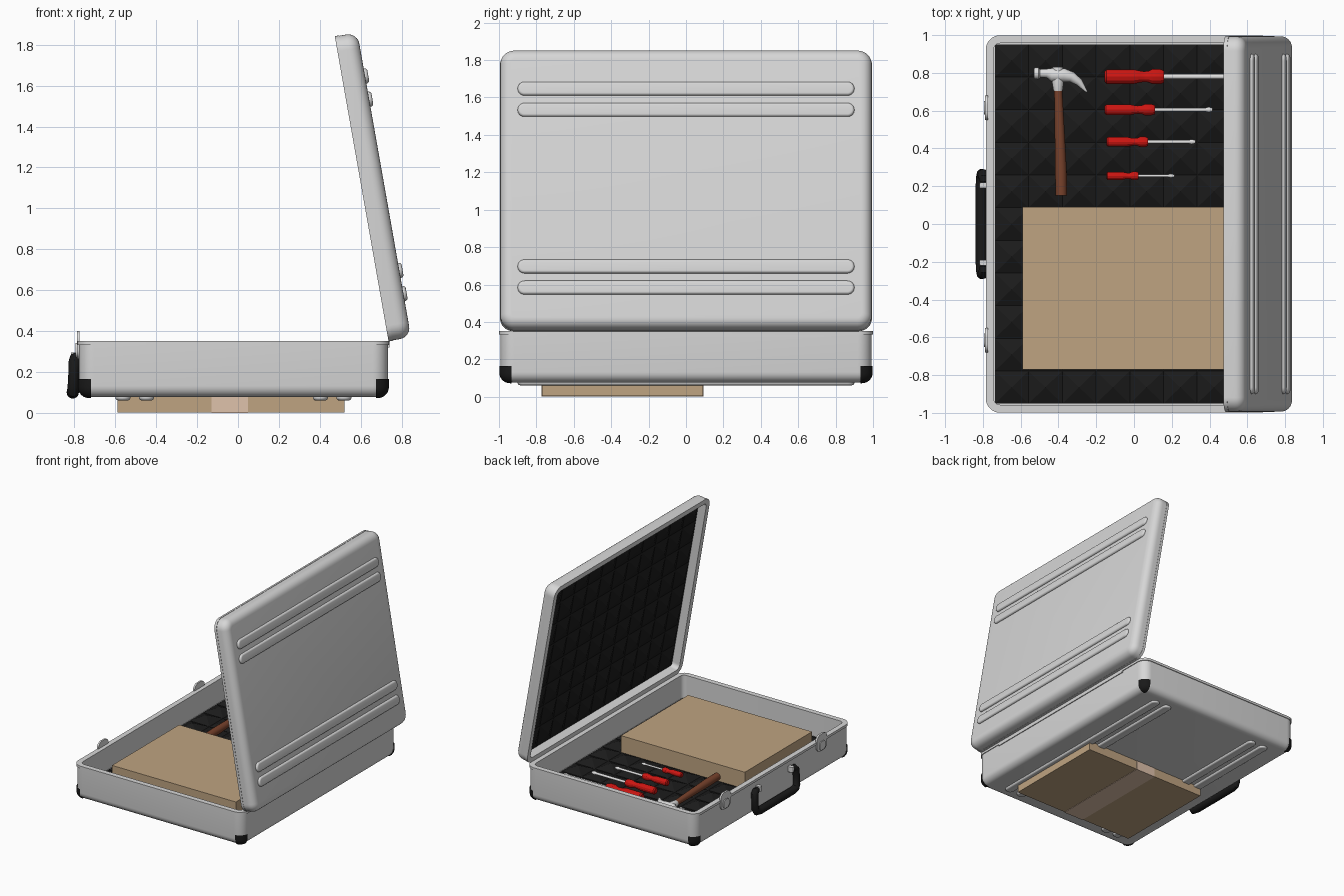
import bpy, bmesh, math
from mathutils import Matrix, Vector

cube = bpy.data.objects.get("Cube")
if cube:
    bpy.data.objects.remove(cube, do_unlink=True)


def material(name, r, g, b):
    m = bpy.data.materials.new(name)
    m.use_nodes = True
    m.diffuse_color = (r, g, b, 1)
    m.node_tree.nodes["Principled BSDF"].inputs["Base Color"].default_value = (r, g, b, 1)
    return m


ALUMINIUM = material("aluminium", 0.68, 0.68, 0.68)
STEEL = material("steel", 0.72, 0.72, 0.72)
BLACK = material("black_plastic", 0.01, 0.01, 0.01)
FOAM = material("dark_foam", 0.011, 0.011, 0.011)
CARD = material("cardboard", 0.52, 0.37, 0.22)
TAPE = material("packing_tape", 0.74, 0.54, 0.41)
WOOD = material("wood", 0.19, 0.055, 0.025)
RED = material("red_plastic", 0.62, 0.008, 0.006)


def finish(name, bm, mat, matrix=Matrix(), smooth=35):
    bmesh.ops.recalc_face_normals(bm, faces=bm.faces)
    mesh = bpy.data.meshes.new(name)
    bm.to_mesh(mesh)
    bm.free()
    mesh.materials.append(mat)
    if smooth:
        for p in mesh.polygons:
            p.use_smooth = True
        mesh.set_sharp_from_angle(angle=math.radians(smooth))
    ob = bpy.data.objects.new(name, mesh)
    bpy.context.collection.objects.link(ob)
    ob.matrix_world = matrix
    return ob


def rounded(size, loc, corner=0, edge=0):
    """Box with rounded upright edges and a rounded bottom rim."""
    bm = bmesh.new()
    bmesh.ops.create_cube(bm, size=1, matrix=Matrix.Translation(loc) @ Matrix.Diagonal((*size, 1)))
    low = loc[2] - size[2] / 2
    if corner:
        upright = [e for e in bm.edges if abs(e.verts[0].co.z - e.verts[1].co.z) > 1e-5]
        bmesh.ops.bevel(bm, geom=upright, offset=corner, segments=8, profile=0.5, affect='EDGES')
    if edge:
        rim = [e for e in bm.edges if all(abs(v.co.z - low) < 1e-5 for v in e.verts)]
        bmesh.ops.bevel(bm, geom=rim, offset=edge, segments=6, profile=0.5, affect='EDGES')
    bm.normal_update()
    return bm


def block(name, size, loc, mat, corner=0, edge=0, matrix=Matrix()):
    return finish(name, rounded(size, loc, corner, edge), mat, matrix)


def tube(name, points, mat, up, sides=16, smooth=40):
    """Sweep a circle along points given as (x, y, z, radius)."""
    bm = bmesh.new()
    pos = [Vector(p[:3]) for p in points]
    rings = []
    for i, p in enumerate(points):
        tangent = (pos[min(i + 1, len(pos) - 1)] - pos[max(i - 1, 0)]).normalized()
        side = tangent.cross(Vector(up)).normalized()
        normal = side.cross(tangent)
        angles = [math.tau * k / sides for k in range(sides)]
        rings.append([bm.verts.new(pos[i] + p[3] * (side * math.cos(a) + normal * math.sin(a)))
                      for a in angles])
    for a, b in zip(rings, rings[1:]):
        for k in range(sides):
            j = (k + 1) % sides
            bm.faces.new((a[k], a[j], b[j], b[k]))
    bm.faces.new(rings[0])
    bm.faces.new(rings[-1])
    return finish(name, bm, mat, smooth=smooth)


# Case halves: rounded trays with ribs on the outside and foam inside
LENGTH, WIDTH, WALL = 1.512, 1.986, 0.042
CORNER, EDGE = 0.075, 0.055


def extrude(bm, face, vec):
    face = bmesh.ops.extrude_discrete_faces(bm, faces=[face])["faces"][0]
    bmesh.ops.translate(bm, verts=face.verts, vec=vec)
    return face


def tray(name, height, depth, lip, matrix):
    """Open tray whose mouth has a band standing out by the lip."""
    band = 0.02
    bm = rounded((LENGTH, WIDTH, height - band), (0, 0, (height - band) / 2), CORNER, EDGE)
    top = max(bm.faces, key=lambda f: f.calc_center_median().z)
    top = extrude(bm, top, (0, 0, 0))
    bmesh.ops.scale(bm, verts=top.verts, vec=(1 + 2 * lip / LENGTH, 1 + 2 * lip / WIDTH, 1))
    top = extrude(bm, top, (0, 0, band))
    bm.normal_update()
    bmesh.ops.inset_region(bm, faces=[top], thickness=WALL)
    extrude(bm, top, (0, 0, -depth))
    finish(name, bm, ALUMINIUM, matrix)
    for i, x in enumerate((-0.54, -0.425, 0.425, 0.54)):
        block(f"{name}_rib_{i + 1}", (0.074, 1.8, 0.032), (x, 0, 0), ALUMINIUM, 0.036, 0.014, matrix)


def foam(name, z, rise, matrix, nx=8, ny=11):
    bm = bmesh.new()
    lx, ly = LENGTH - 2 * WALL, WIDTH - 2 * WALL
    grid = [[bm.verts.new((lx * (i / nx - 0.5), ly * (j / ny - 0.5), z))
             for j in range(ny + 1)] for i in range(nx + 1)]
    for i in range(nx):
        for j in range(ny):
            quad = (grid[i][j], grid[i + 1][j], grid[i + 1][j + 1], grid[i][j + 1])
            mid = sum((v.co for v in quad), Vector()) / 4
            peak = bm.verts.new(mid + Vector((0, 0, rise)))
            for k in range(4):
                bm.faces.new((quad[k], quad[(k + 1) % 4], peak))
    finish(name, bm, FOAM, matrix, smooth=0)


base = Matrix.Translation((-0.0225, 0, 0.077))
lid = Matrix.Translation((0.715, 0, 1.115)) @ Matrix.Rotation(math.radians(-100), 4, 'Y')
tray("base", 0.275, 0.187, 0.006, base)
foam("base_foam", 0.09, 0.038, base)
tray("lid", 0.112, 0.07, 0.002, lid)
foam("lid_foam", 0.045, 0.038, lid)

# Black protectors hugging the lower corners
for sx, x_name in ((-1, "right"), (1, "left")):
    for sy, y_name in ((-1, "front"), (1, "back")):
        bm = rounded((LENGTH + 0.011, WIDTH + 0.011, 0.25), (0, 0, 0.12), CORNER, EDGE)
        cuts = (((sx * (LENGTH / 2 - 0.06), 0, 0), (sx, 0, 0)),
                ((0, sy * (WIDTH / 2 - 0.06), 0), (0, sy, 0)),
                ((0, 0, 0.088), (0, 0, -1)))
        for co, no in cuts:
            geom = bm.verts[:] + bm.edges[:] + bm.faces[:]
            bmesh.ops.bisect_plane(bm, geom=geom, plane_co=co, plane_no=no, clear_inner=True)
        finish(f"corner_{y_name}_{x_name}", bm, BLACK, base)

# Hinge strip and round-cornered latches
block("hinge_strip", (0.01, 1.48, 0.014), (0.735, 0, 0.327), ALUMINIUM)
for y, side in ((0.615, "back"), (-0.615, "front")):
    upright = Matrix.Translation((-0.781, y, 0.332)) @ Matrix.Rotation(math.radians(-90), 4, 'Y')
    block(f"latch_plate_{side}", (0.136, 0.13, 0.014), (0, 0, 0), STEEL, 0.045, 0, upright)
    block(f"latch_lever_{side}", (0.07, 0.07, 0.012), (-0.025, 0, 0.008), STEEL, 0.025, 0, upright)

# Carrying handle with its mounts
half = [(-0.795, 0.222, 0.272, 0.02), (-0.796, 0.245, 0.27, 0.026), (-0.799, 0.262, 0.25, 0.029),
        (-0.803, 0.265, 0.2, 0.026), (-0.806, 0.265, 0.13, 0.027), (-0.807, 0.25, 0.106, 0.029),
        (-0.808, 0.21, 0.1, 0.03)]
tube("handle", half + [(x, -y, z, r) for x, y, z, r in reversed(half)], BLACK, (1, 0, 0))
for y, side in ((0.205, "back"), (-0.205, "front")):
    block(f"handle_mount_{side}", (0.045, 0.03, 0.045), (-0.795, y, 0.272), STEEL, 0.008, 0.006)

# Cardboard box with tape underneath
block("cardboard_box", (1.11, 0.86, 0.301), (-0.035, -0.34, 0.1535), CARD)
block("tape_bottom", (0.18, 0.866, 0.004), (-0.04, -0.34, 0.002), TAPE)
for y, side in ((-0.771, "front"), (0.091, "back")):
    block(f"tape_{side}", (0.18, 0.004, 0.12), (-0.04, y, 0.06), TAPE)

# Hammer lying on the foam
Z = 0.238
tube("hammer_handle", [(-0.385, 0.15, Z, 0.03), (-0.387, 0.28, Z, 0.031), (-0.394, 0.5, Z, 0.026),
                       (-0.402, 0.73, Z, 0.021)], WOOD, (0, 0, 1))
tube("hammer_collar", [(-0.402, 0.705, Z, 0.024), (-0.403, 0.75, Z, 0.031), (-0.404, 0.832, Z, 0.028)],
     STEEL, (0, 0, 1))
tube("hammer_head", [(-0.53, 0.797, Z, 0.03), (-0.505, 0.797, Z, 0.031), (-0.498, 0.797, Z, 0.022),
                     (-0.46, 0.798, Z, 0.024), (-0.435, 0.79, Z, 0.036), (-0.37, 0.787, Z, 0.036),
                     (-0.33, 0.778, Z, 0.028), (-0.29, 0.75, Z, 0.02), (-0.25, 0.7, Z, 0.005)],
     STEEL, (0, 0, 1))

# Screwdrivers, largest to smallest: (y, grip start, grip end, shaft end, radius)
GRIP = ((0, 0.7), (0.03, 0.95), (0.5, 0.95), (0.58, 0.8), (0.66, 0.7), (0.74, 0.75),
        (0.8, 1), (0.93, 1), (1, 0.8))
for i, (y, x0, x1, x2, r) in enumerate(((0.78, -0.155, 0.16, 0.55, 0.04), (0.605, -0.155, 0.11, 0.415, 0.03),
                                        (0.435, -0.145, 0.075, 0.325, 0.027), (0.255, -0.145, 0.025, 0.215, 0.022))):
    z = 0.202 + r
    tube(f"screwdriver_grip_{i + 1}", [(x0 + t * (x1 - x0), y, z, k * r) for t, k in GRIP],
         RED, (0, 0, 1), sides=12, smooth=25)
    s = r * 0.34
    tube(f"screwdriver_shaft_{i + 1}", [(x1 - 0.01, y, z, s), (x2 - 0.035, y, z, s),
                                        (x2 - 0.02, y, z, s * 1.5), (x2, y, z, s * 0.9)], STEEL, (0, 0, 1))
